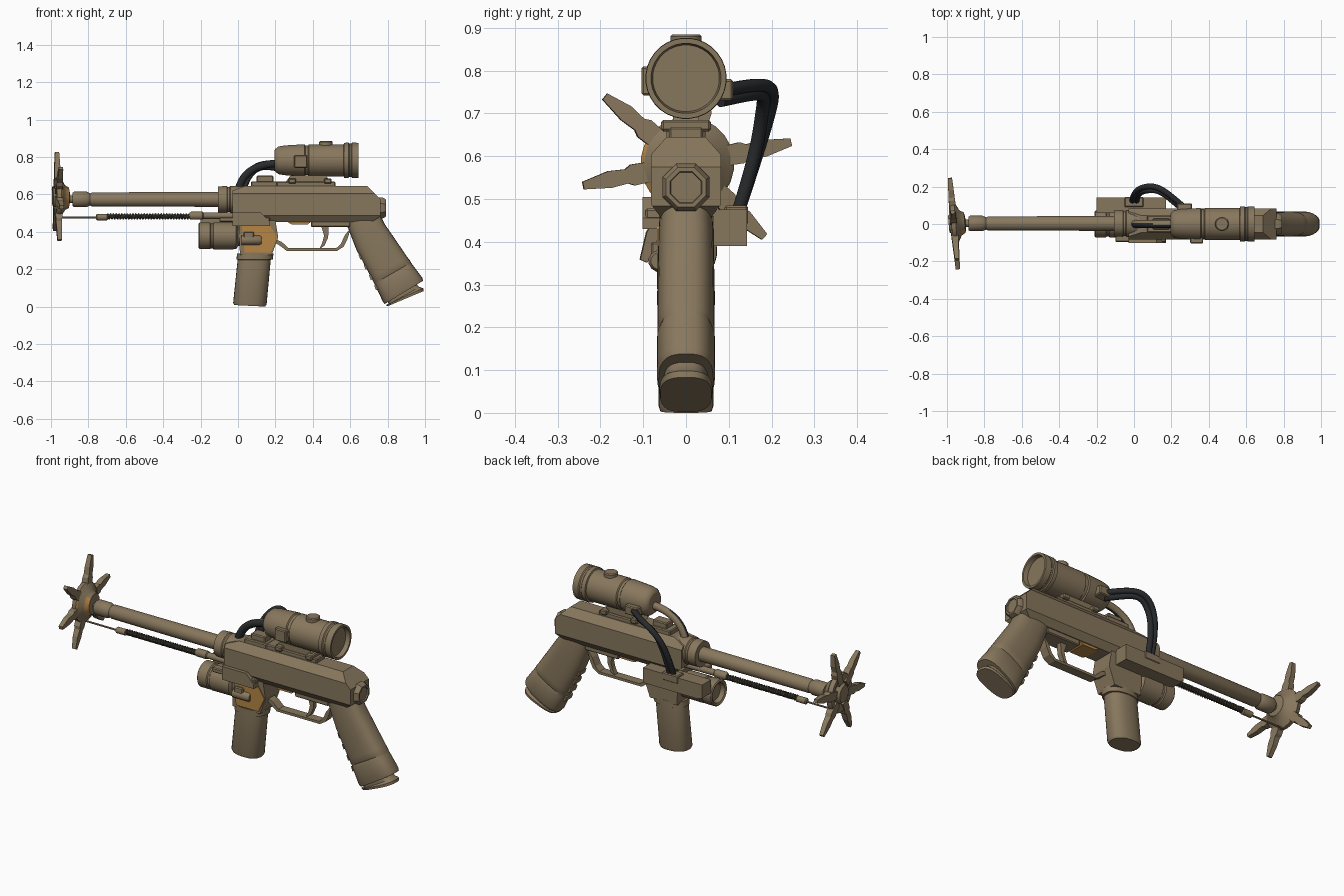
import bpy, bmesh, math
from mathutils import Vector, Matrix

if "Cube" in bpy.data.objects:
    bpy.data.objects.remove(bpy.data.objects["Cube"])

def mat(name, c):
    m = bpy.data.materials.new(name)
    m.diffuse_color = (*c, 1)
    m.use_nodes = True
    m.node_tree.nodes["Principled BSDF"].inputs["Base Color"].default_value = m.diffuse_color
    return m

BROWN = mat("khaki_brown", (0.245, 0.185, 0.11))
ORANGE = mat("orange_ochre", (0.46, 0.235, 0.06))
BLACK = mat("rubber_black", (0.022, 0.024, 0.026))
DARK = mat("dark_olive", (0.075, 0.062, 0.035))

def activate(ob):
    bpy.ops.object.select_all(action='DESELECT')
    ob.select_set(True)
    bpy.context.view_layer.objects.active = ob

def finish(name, bm, mats, smooth=True, rule=None):
    bmesh.ops.recalc_face_normals(bm, faces=bm.faces)
    if rule:
        for f in bm.faces:
            f.material_index = rule(f)
    me = bpy.data.meshes.new(name)
    bm.to_mesh(me)
    bm.free()
    ob = bpy.data.objects.new(name, me)
    bpy.context.collection.objects.link(ob)
    for m in (mats if isinstance(mats, tuple) else (mats,)):
        me.materials.append(m)
    if smooth:
        activate(ob)
        bpy.ops.object.shade_smooth_by_angle(angle=math.radians(35))
    return ob

def bridge(bm, rings):
    n = len(rings[0])
    for a, b in zip(rings, rings[1:]):
        for i in range(n):
            bm.faces.new((a[i], a[(i + 1) % n], b[(i + 1) % n], b[i]))
    bm.faces.new(rings[0])
    bm.faces.new(rings[-1])

def lathe(name, prof, mats, loc, axis='X', n=24, rot=None, rule=None):
    """Turned part: prof is (distance along axis, radius)."""
    bm = bmesh.new()
    rings = []
    for t, r in prof:
        ring = []
        for i in range(n):
            a = math.tau * (i + .5) / n
            u, v = r * math.cos(a), r * math.sin(a)
            ring.append(bm.verts.new({'X': (t, u, v), 'Y': (u, t, v), 'Z': (u, v, t)}[axis]))
        rings.append(ring)
    bridge(bm, rings)
    if rot:
        bm.transform(rot)
    bm.transform(Matrix.Translation(loc))
    return finish(name, bm, mats, True, rule)

def plate(name, pts, y0, y1, m, cuts=(), bev=0):
    """Side profile in x,z extruded from y0 to y1, chamfered by planes."""
    bm = bmesh.new()
    bridge(bm, [[bm.verts.new((x, y, z)) for x, z in pts] for y in (y0, y1)])
    bmesh.ops.recalc_face_normals(bm, faces=bm.faces)
    for co, no in cuts:
        g = bm.verts[:] + bm.edges[:] + bm.faces[:]
        bmesh.ops.bisect_plane(bm, geom=g, plane_co=co, plane_no=no, clear_outer=True)
        bmesh.ops.holes_fill(bm, edges=[e for e in bm.edges if e.is_boundary])
    if bev:
        bmesh.ops.bevel(bm, geom=bm.edges[:], offset=bev, segments=1, affect='EDGES')
    return finish(name, bm, m, False)

def box(name, x0, x1, y0, y1, z0, z1, m=BROWN, bev=0.005):
    return plate(name, [(x0, z0), (x1, z0), (x1, z1), (x0, z1)], y0, y1, m, (), bev)

def loft(name, secs, m, power=0.75, n=28):
    """Rounded sections between front and back points (x,z), with half width."""
    bm = bmesh.new()
    rings = []
    for x0, z0, x1, z1, w in secs:
        ring = []
        for i in range(n):
            a = math.tau * i / n
            c, s = math.cos(a), math.sin(a)
            c = math.copysign(abs(c) ** power, c) * .5 + .5
            s = math.copysign(abs(s) ** power, s)
            ring.append(bm.verts.new((x0 + (x1 - x0) * c, s * w, z0 + (z1 - z0) * c)))
        rings.append(ring)
    bridge(bm, rings)
    return finish(name, bm, m)

def tube(name, pts, r, m, spline='NURBS', res=3):
    cu = bpy.data.curves.new(name, 'CURVE')
    cu.dimensions = '3D'
    cu.bevel_depth, cu.bevel_resolution, cu.use_fill_caps = r, res, True
    s = cu.splines.new(spline)
    s.points.add(len(pts) - 1)
    for p, c in zip(s.points, pts):
        p.co = (*c, 1)
    if spline == 'NURBS':
        s.use_endpoint_u, s.order_u, s.resolution_u = True, 4, 6
    ob = bpy.data.objects.new(name, cu)
    bpy.context.collection.objects.link(ob)
    cu.materials.append(m)
    activate(ob)
    bpy.ops.object.convert(target='MESH')
    bpy.ops.object.shade_smooth_by_angle(angle=math.radians(40))
    return bpy.context.view_layer.objects.active

# Barrel, muzzle collar and receiver sleeve
AX = (0, 0.003, 0.573)
lathe("barrel", [(-.95, .02), (-.885, .02), (-.885, .036), (-.875, .042), (-.81, .042), (-.8, .037),
                 (-.79, .033), (-.78, .038), (-.1, .04)], BROWN, AX)
lathe("barrel_sleeve", [(-.107, .045), (-.107, .07), (-.06, .072), (-.055, .068), (-.045, .068),
                        (-.04, .073), (.06, .073)], BROWN, AX)

# Star-shaped muzzle: hub and six blades, slightly tilted
HUB = Vector((-.955, .003, .582))
TILT = Matrix.Rotation(math.radians(5), 4, 'Z')
lathe("star_hub", [(-.036, .03), (-.036, .045), (-.012, .06), (-.022, .085), (-.022, .105), (.002, .11),
                   (.01, .102), (.028, .068), (.05, .055), (.055, .03)], (BROWN, ORANGE), HUB, rot=TILT,
      rule=lambda f: 1 if f.calc_center_median().x > HUB.x + .01 and f.normal.y < -.5
      and f.normal.x < .95 else 0)
for k, ang in enumerate((12, 76, 141, 192, 246, 317)):
    bm = bmesh.new()
    outline = [(.06, -.022), (.13, -.026), (.145, -.018), (.185, -.022), (.249, -.01),
               (.249, .008), (.185, .018), (.145, .016), (.13, .024), (.06, .022)]
    rings = [[bm.verts.new((s * (.020 - .045 * (r - .06)) - .008, r, w)) for r, w in outline] for s in (-1, 1)]
    bridge(bm, rings)
    bm.transform(Matrix.Translation(HUB) @ TILT @ Matrix.Rotation(math.radians(ang), 4, 'X'))
    finish(f"star_blade_{k + 1}", bm, BROWN, False)

# Spring rod under the barrel
ROD = (0, 0, .482)
lathe("rod_wire", [(-.96, .005), (-.7, .005)], BROWN, (0, 0, .476), n=8)
lathe("rod_cap", [(-.76, .01), (-.755, .017), (-.70, .017), (-.695, .011)], BROWN, (0, 0, .478), n=16)
lathe("rod_core", [(-.70, .012), (-.25, .012)], BLACK, ROD, n=12)
tube("rod_spring", [(-.70 + .45 * i / 240, .013 * math.cos(i * .785), ROD[2] + .013 * math.sin(i * .785))
                    for i in range(241)], .0045, DARK, 'POLY', 1)
lathe("rod_socket", [(-.26, .015), (-.25, .022), (-.19, .022), (-.185, .017), (.02, .018)], BROWN, (0, 0, .486), n=16)

# Receiver with chamfered top and bottom edges
chamfers = [((0, s * .085, .60), (0, s * .75, .66)) for s in (-1, 1)]
chamfers += [((0, s * .08, .485), (0, s * .8, -.6)) for s in (-1, 1)]
plate("receiver", [(-.03, .50), (.03, .452), (.59, .452), (.72, .455), (.762, .483), (.762, .575),
                   (.69, .645), (.04, .645), (-.03, .62)], -.082, .082, BROWN, chamfers)
lathe("rear_cap", [(.74, .060), (.775, .060), (.79, .05), (.79, .04), (.783, .038)], BROWN, (0, 0, .527), n=8)
plate("side_plate", [(-.03, .43), (.17, .43), (.17, .455), (.12, .505), (-.03, .505)], -.102, -.06, BROWN)
box("side_strip", -.10, .17, -.095, -.05, .452, .478)
plate("belly_panel", [(.25, .46), (.40, .46), (.37, .438), (.29, .438)], -.05, .05, ORANGE)
box("trigger_housing", .39, .60, -.05, .05, .425, .47)

# Rear sight and scope mount
box("sight_base", .07, .21, -.045, .045, .64, .67)
box("sight_block", .10, .19, -.03, .03, .665, .70)
box("top_rail", .20, .52, -.04, .04, .64, .668)
plate("scope_mount", [(.25, .66), (.50, .66), (.47, .70), (.28, .70)], -.03, .03, BROWN)
for x in (.27, .46):
    box("mount_clamp", x, x + .04, -.058, .058, .658, .685)

# Scope
SC = (0, 0, .782)
lathe("scope", [(.195, .05), (.197, .058), (.215, .074), (.25, .08), (.355, .086), (.36, .08), (.375, .08),
                (.38, .086), (.565, .086), (.568, .094), (.59, .095), (.595, .09), (.605, .09), (.61, .095),
                (.645, .094), (.645, .082), (.62, .078)], BROWN, SC, n=32)
lathe("scope_top_knob", [(.08, .037), (.098, .037), (.103, .032)], BROWN, (.47, 0, SC[2]), 'Z', 20)
box("scope_side_block", .30, .37, -.104, -.05, .742, .81)
box("hose_port", .23, .31, .05, .11, .73, .78)

# Two hoses from scope to side box
for k, d in enumerate((0, .022)):
    tube(f"black_hose_{k + 1}", [(.28 - d, .08, .752 - d), (.21 - d, .14, .765 - d), (.13, .21 - d, .775 - d),
                                 (.035 + d, .20 - d, .715), (-.005 + d, .165, .60), (-.01 + d, .115, .45)], .0155, BLACK)
# Central hose from scope to sleeve, black toward the front side
hose = tube("central_hose", [(.22, .0, .765), (.16, .0, .765), (.08, .0, .745), (.02, .0, .69), (.0, .0, .62)], .021, BLACK)
hose.data.materials.append(BROWN)
for p in hose.data.polygons:
    p.material_index = 0 if p.normal.y < 0.1 and p.normal.z < .93 else 1

# Side box and tube lamp
plate("side_box", [(-.20, .40), (-.17, .39), (.17, .39), (.17, .475), (-.20, .475)], .06, .142, BROWN)
box("side_box_clip", -.05, .05, .09, .145, .44, .485)
lathe("lamp", [(-.18, .05), (-.205, .055), (-.21, .066), (-.205, .072), (-.15, .072), (-.145, .067), (-.135, .067),
               (-.13, .073), (-.01, .072), (.0, .055), (.06, .052)], BROWN, (0, .0, .378))
box("lamp_clamp", .03, .085, -.082, -.04, .335, .40)
lathe("lamp_switch", [(.02, .026), (.115, .026), (.125, .02)], BROWN, (0, -.062, .355), n=12)

# Magazine housing, side panel and magazine
housing = [(.005, .46), (.20, .46), (.215, .37), (.18, .275), (.01, .275)]
plate("magazine_housing", housing, -.062, .066, BROWN)
plate("housing_panel", [(.02, .435), (.17, .435), (.212, .37), (.175, .29), (.035, .29)], -.068, -.062, ORANGE)
loft("magazine", [(-.02, .008, .145, .0, .06), (-.026, .02, .153, .012, .064), (-.002, .25, .175, .25, .064),
                  (-.008, .252, .186, .252, .068), (-.005, .285, .19, .285, .068)], BROWN, .85)

# Trigger and guard
guard = [(.20, .34), (.225, .325), (.26, .298), (.53, .298), (.565, .32), (.585, .36), (.60, .41)]
inner = [(.61, .43), (.57, .38), (.55, .335), (.525, .312), (.27, .312), (.235, .345), (.20, .36)]
bm = bmesh.new()
row = lambda y: [[bm.verts.new((a[0], y, a[1])), bm.verts.new((b[0], y, b[1]))] for a, b in zip(guard, inner[::-1])]
bridge(bm, [[l[0], l[1], r[1], r[0]] for l, r in zip(row(-.025), row(.025))])
finish("trigger_guard", bm, BROWN, False)
plate("trigger", [(.445, .43), (.485, .43), (.482, .37), (.462, .325), (.435, .308), (.452, .345), (.46, .38)],
      -.014, .014, BROWN)

# Grip with raised base and stepped foot
loft("grip", [(.57, .46, .755, .50, .06), (.59, .415, .785, .44, .064), (.632, .306, .83, .375, .066),
              (.712, .155, .905, .265, .067), (.725, .13, .922, .243, .067), (.729, .122, .925, .235, .063),
              (.735, .11, .932, .225, .068), (.775, .025, .985, .155, .068), (.785, .014, .99, .138, .064)], BROWN, .72)
loft("grip_foot", [(.80, .03, .955, .12, .052), (.805, .012, .97, .105, .052), (.79, .008, .99, .098, .062),
                   (.80, .002, .993, .083, .06)], BROWN, .7)
for k in range(4):
    x, z = .648 + k * .028, .27 - k * .055
    plate("grip_ridge", [(x - .004, z + .008), (x + .03, z + .03), (x + .04, z), (x + .006, z - .018)], -.03, .03, BROWN)
